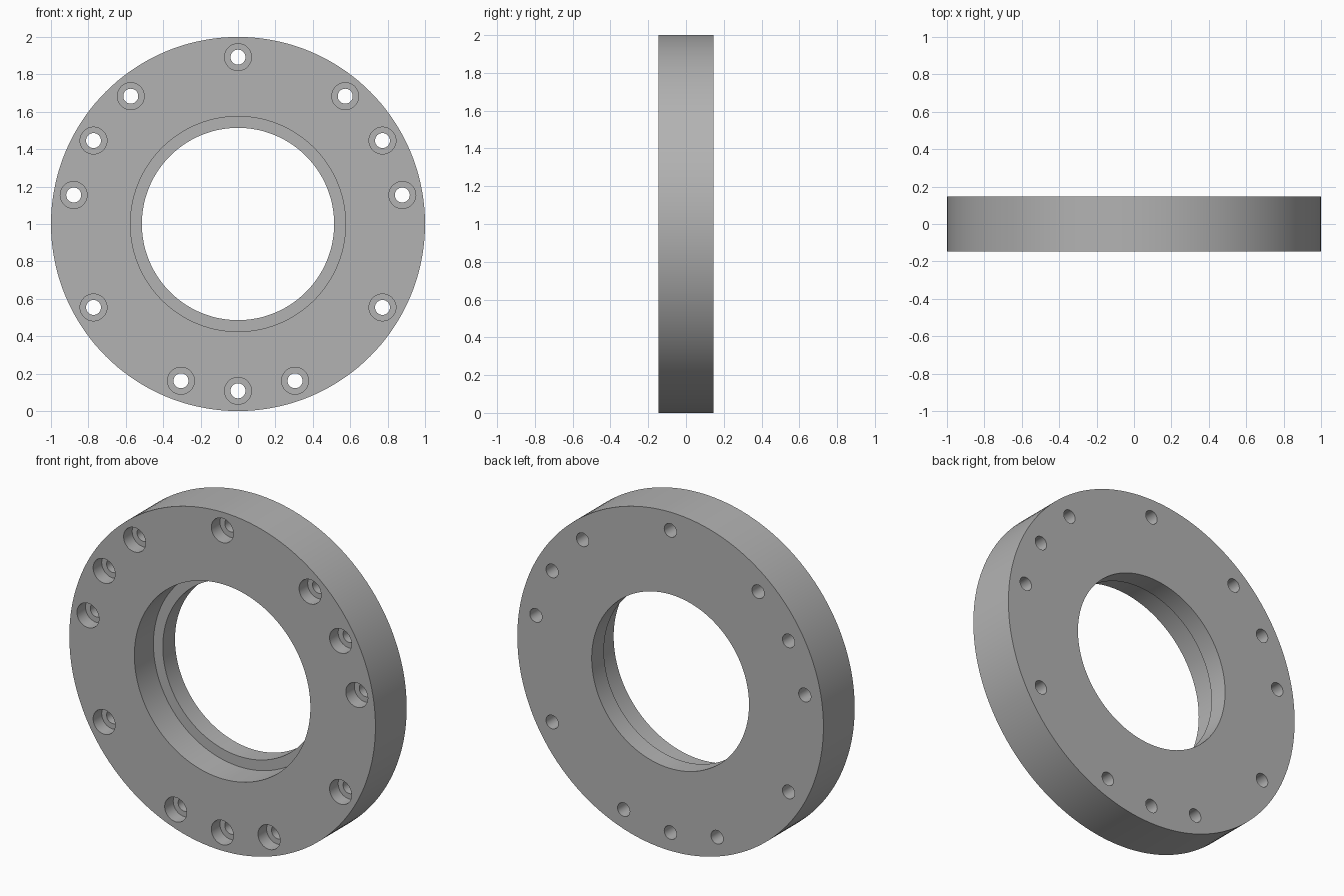
import bpy
import bmesh
from math import cos, sin, pi, radians
from mathutils import Vector

if "Cube" in bpy.data.objects:
    bpy.data.objects.remove(bpy.data.objects["Cube"], do_unlink=True)

HALF = 0.146          # half the flange thickness
CENTRE = Vector((0, 0, 1))
BOLT_CIRCLE = 0.892


def revolve(bm, profile, centre, steps):
    """Turn a closed (radius, y) profile around the y axis through centre."""
    rings = []
    for i in range(steps):
        a = 2 * pi * i / steps
        rings.append([bm.verts.new(centre + Vector((r * cos(a), y, r * sin(a))))
                      for r, y in profile])
    n = len(profile)
    for i, ring in enumerate(rings):
        nxt = rings[(i + 1) % steps]
        for j in range(n):
            k = (j + 1) % n
            bm.faces.new((ring[j], ring[k], nxt[k], nxt[j]))


def cap_pair(bm, profile, centre, steps):
    """Turn an open (radius, y) profile and close both ends with discs."""
    rings = [[bm.verts.new(centre + Vector((r * cos(2 * pi * i / steps), y,
                                            r * sin(2 * pi * i / steps))))
              for i in range(steps)] for r, y in profile]
    for a, b in zip(rings, rings[1:]):
        for i in range(steps):
            k = (i + 1) % steps
            bm.faces.new((a[i], a[k], b[k], b[i]))
    bm.faces.new(rings[0])
    bm.faces.new(rings[-1])


def make_object(name, bm):
    bmesh.ops.recalc_face_normals(bm, faces=bm.faces)
    mesh = bpy.data.meshes.new(name)
    bm.to_mesh(mesh)
    bm.free()
    obj = bpy.data.objects.new(name, mesh)
    bpy.context.collection.objects.link(obj)
    return obj


# Flange ring with a stepped bore, wide at the front
bm = bmesh.new()
seat = -HALF + 0.178
revolve(bm, [(1, -HALF), (1, HALF), (0.514, HALF), (0.514, seat),
             (0.575, seat), (0.575, -HALF)], CENTRE, 144)
flange = make_object("flange_ring", bm)

# Counterbored bolt holes, mirrored left and right
angles = [90, -90]
for a in (50, 30, 10, -30, -70):
    angles += [a, 180 - a]
bm = bmesh.new()
shoulder = -HALF + 0.08
for a in map(radians, angles):
    spot = CENTRE + BOLT_CIRCLE * Vector((cos(a), 0, sin(a)))
    cap_pair(bm, [(0.072, -HALF - 0.05), (0.072, shoulder),
                  (0.04, shoulder), (0.04, HALF + 0.05)], spot, 40)
cutter = make_object("bolt_hole_cutter", bm)
cutter.hide_render = True

cut = flange.modifiers.new("bolt_holes", "BOOLEAN")
cut.object = cutter
cut.operation = "DIFFERENCE"
cut.solver = "EXACT"
bpy.ops.object.select_all(action="DESELECT")
flange.select_set(True)
bpy.context.view_layer.objects.active = flange
bpy.ops.object.modifier_apply(modifier=cut.name)
bpy.data.objects.remove(cutter, do_unlink=True)

# Plain grey metal
grey = bpy.data.materials.new("grey_metal")
grey.use_nodes = True
colour = (0.45, 0.45, 0.45, 1)
grey.diffuse_color = colour
grey.node_tree.nodes["Principled BSDF"].inputs["Base Color"].default_value = colour
flange.data.materials.clear()
flange.data.materials.append(grey)
bpy.ops.object.shade_smooth_by_angle(angle=radians(30))
